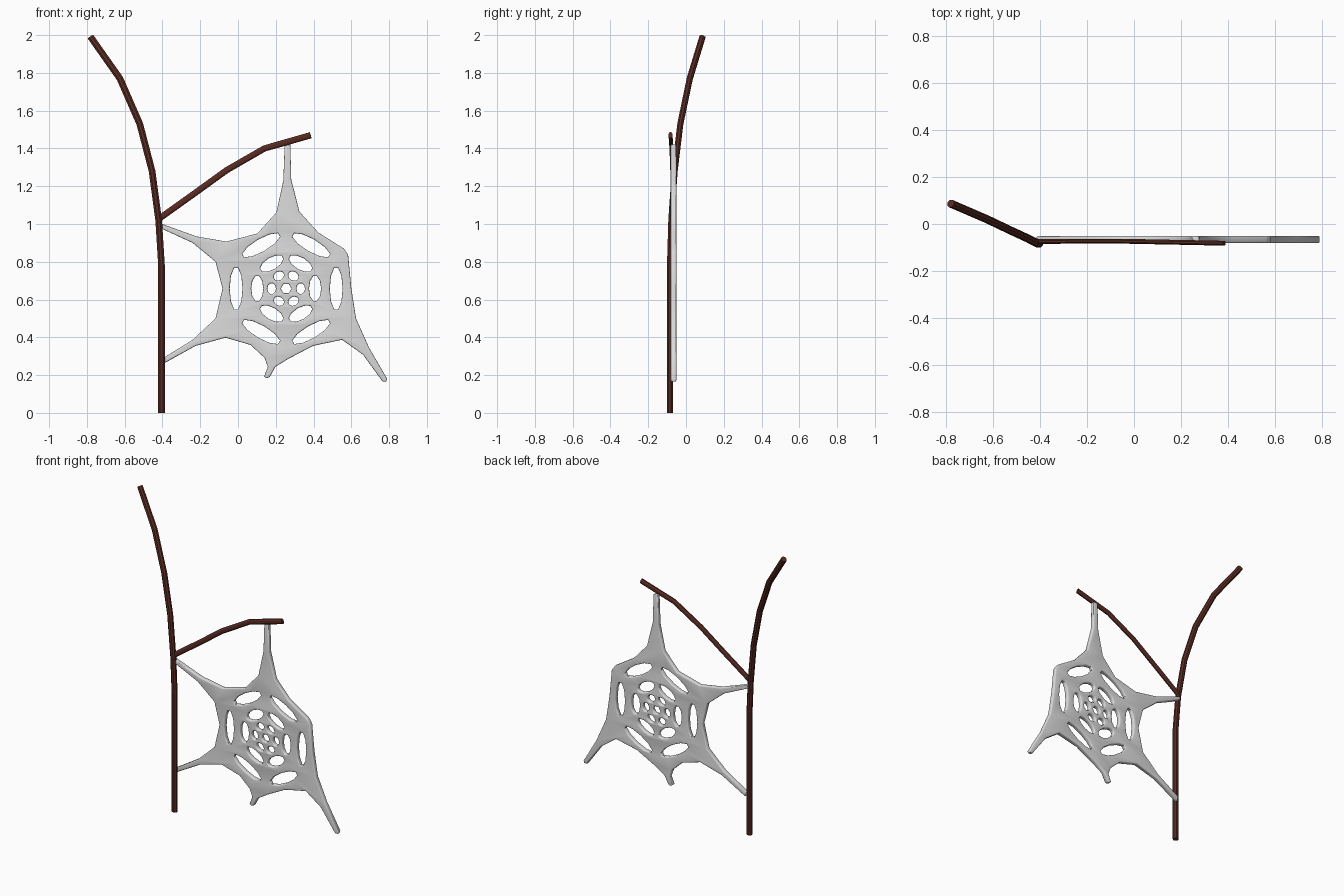
import bpy, bmesh, math
from mathutils import Vector

if "Cube" in bpy.data.objects:
    bpy.data.objects.remove(bpy.data.objects["Cube"])


def material(name, rgb):
    m = bpy.data.materials.new(name)
    m.diffuse_color = (*rgb, 1)
    m.use_nodes = True
    m.node_tree.nodes["Principled BSDF"].inputs["Base Color"].default_value = m.diffuse_color
    return m


bark = material("brown bark", (0.10, 0.024, 0.016))
silk = material("pale silk", (0.70, 0.70, 0.70))


def branch(name, path, r_side, r_depth, sides=8):
    """Sweep an elliptical section along a list of points."""
    pts = [Vector(p) for p in path]
    bm = bmesh.new()
    rings = []
    for i, p in enumerate(pts):
        t = (pts[min(i + 1, len(pts) - 1)] - pts[max(i - 1, 0)]).normalized()
        if i == 0:
            t = (pts[1] - p).normalized()
        u = Vector((0, 1, 0)).cross(t).normalized()
        v = t.cross(u)
        ring = []
        for k in range(sides):
            a = 2 * math.pi * (k + 0.5) / sides
            ring.append(bm.verts.new(p + u * r_side * math.cos(a) + v * r_depth * math.sin(a)))
        rings.append(ring)
    for a, b in zip(rings, rings[1:]):
        for k in range(sides):
            j = (k + 1) % sides
            bm.faces.new((a[k], a[j], b[j], b[k]))
    bm.faces.new(rings[0])
    bm.faces.new(rings[-1])
    bmesh.ops.recalc_face_normals(bm, faces=bm.faces)
    me = bpy.data.meshes.new(name)
    bm.to_mesh(me)
    bm.free()
    me.materials.append(bark)
    ob = bpy.data.objects.new(name, me)
    bpy.context.collection.objects.link(ob)


# Upright branch, bending back and left at the top
branch("main_branch", [(-0.405, -0.085, 0), (-0.405, -0.085, 0.78), (-0.42, -0.078, 1.02),
                       (-0.455, -0.06, 1.28), (-0.52, -0.03, 1.53), (-0.625, 0.02, 1.77),
                       (-0.78, 0.087, 1.99)], 0.019, 0.017)
# Side branch, flatter from front to back
branch("side_branch", [(-0.415, -0.075, 1.03), (-0.24, -0.073, 1.155), (-0.06, -0.073, 1.285),
                       (0.14, -0.077, 1.40), (0.385, -0.082, 1.47)], 0.018, 0.011)

# Web outline, clockwise from the top anchor thread
outline = [(0.247, 1.42), (0.277, 1.42), (0.282, 1.236), (0.325, 1.066), (0.425, 0.955), (0.56, 0.87),
           (0.583, 0.838), (0.60, 0.66), (0.625, 0.50), (0.694, 0.345), (0.79, 0.18), (0.785, 0.166),
           (0.765, 0.166), (0.662, 0.308), (0.551, 0.387), (0.398, 0.355), (0.266, 0.286),
           (0.198, 0.244), (0.168, 0.19), (0.153, 0.183), (0.138, 0.192), (0.158, 0.244),
           (0.14, 0.292), (0.066, 0.36), (-0.066, 0.398), (-0.224, 0.355), (-0.395, 0.26),
           (-0.40, 0.288), (-0.24, 0.387), (-0.119, 0.50), (-0.082, 0.658), (-0.119, 0.80),
           (-0.24, 0.90), (-0.415, 0.98), (-0.415, 1.005), (-0.219, 0.934), (-0.061, 0.907),
           (0.103, 0.95), (0.203, 1.061), (0.24, 1.23)]
centre = Vector((0.255, 0.658))


def hole(angle, dist, half_len, half_wid, n):
    """Oval gap whose long side runs around the web centre."""
    d = Vector((math.cos(angle), math.sin(angle)))
    s = Vector((-d.y, d.x))
    return [centre + d * (dist + half_wid * math.cos(2 * math.pi * k / n))
            + s * half_len * math.sin(2 * math.pi * k / n) for k in range(n)]


# Gaps: one in the hub, then three rings of six
loops = [outline, hole(0, 0, 0.028, 0.028, 6)]
for dist, half_len, half_wid in [(0.077, 0.029, 0.023), (0.153, 0.069, 0.032), (0.265, 0.115, 0.034)]:
    for k in range(6):
        loops.append(hole(k * math.pi / 3, dist, half_len, half_wid, 10))

cu = bpy.data.curves.new("web", 'CURVE')
cu.dimensions = '2D'
cu.fill_mode = 'BOTH'
cu.extrude, cu.bevel_depth, cu.bevel_resolution, cu.offset = 0.008, 0.007, 2, -0.007
for pts in loops:
    sp = cu.splines.new('POLY')
    sp.points.add(len(pts) - 1)
    for q, p in zip(sp.points, pts):
        q.co = (p[0], p[1], 0, 1)
    sp.use_cyclic_u = True
cu.materials.append(silk)
web = bpy.data.objects.new("web", cu)
bpy.context.collection.objects.link(web)
web.rotation_euler = (math.pi / 2, 0, 0)
web.location = (0, -0.066, 0)
bpy.ops.object.select_all(action='DESELECT')
web.select_set(True)
bpy.context.view_layer.objects.active = web
bpy.ops.object.convert(target='MESH')
web = bpy.context.view_layer.objects.active

# Weld the faces to the rounded rims and smooth the silk
bm = bmesh.new()
bm.from_mesh(web.data)
bmesh.ops.remove_doubles(bm, verts=bm.verts, dist=0.0002)
bmesh.ops.recalc_face_normals(bm, faces=bm.faces)
bm.to_mesh(web.data)
bm.free()
bpy.ops.object.shade_smooth_by_angle(angle=math.radians(60))
